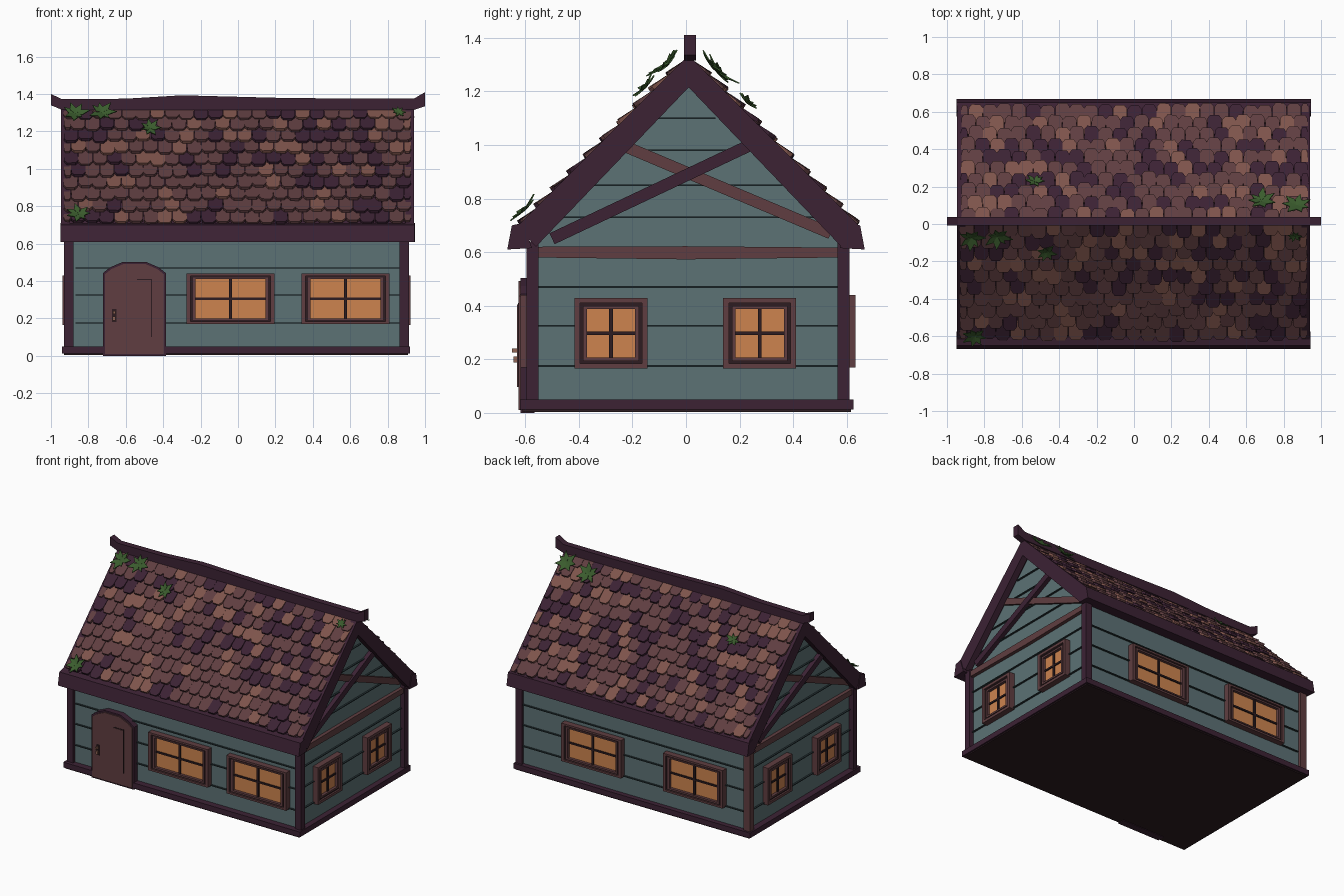
import bpy, bmesh, math, random
from mathutils import Matrix, Vector

random.seed(7)
cube = bpy.data.objects.get("Cube")
if cube:
    bpy.data.objects.remove(cube, do_unlink=True)

COLOURS = {
    "teal wall": (0.107, 0.168, 0.178),
    "teal groove": (0.022, 0.038, 0.042),
    "purple timber": (0.045, 0.016, 0.034),
    "brown timber": (0.115, 0.048, 0.052),
    "light brown tile": (0.21, 0.088, 0.071),
    "dark umber": (0.026, 0.012, 0.015),
    "amber glass": (0.61, 0.23, 0.078),
    "leaf green": (0.042, 0.105, 0.026),
    "bronze": (0.28, 0.13, 0.09),
}
MATS = {}
for name, rgb in COLOURS.items():
    m = bpy.data.materials.new(name)
    m.use_nodes = True
    m.diffuse_color = (*rgb, 1)
    bsdf = m.node_tree.nodes["Principled BSDF"]
    bsdf.inputs["Base Color"].default_value = (*rgb, 1)
    bsdf.inputs["Roughness"].default_value = 0.9
    MATS[name] = m
TEAL, GROOVE, PURPLE, BROWN, LIGHT, UMBER, AMBER, GREEN, BRONZE = COLOURS


def part(name, prisms, frame=Matrix()):
    """One object from prisms: (outline, start depth, end depth, colour[, local matrix])."""
    bm = bmesh.new()
    used = []
    for pts, w0, w1, colour, *local in prisms:
        mat = frame @ local[0] if local else frame
        if colour not in used:
            used.append(colour)
        lo = [bm.verts.new(mat @ Vector((u, v, w0))) for u, v in pts]
        hi = [bm.verts.new(mat @ Vector((u, v, w1))) for u, v in pts]
        faces = [bm.faces.new(hi), bm.faces.new(lo[::-1])]
        for i in range(len(pts)):
            j = (i + 1) % len(pts)
            faces.append(bm.faces.new((lo[i], lo[j], hi[j], hi[i])))
        for f in faces:
            f.material_index = used.index(colour)
    bmesh.ops.recalc_face_normals(bm, faces=bm.faces[:])
    mesh = bpy.data.meshes.new(name)
    bm.to_mesh(mesh)
    bm.free()
    for c in used:
        mesh.materials.append(MATS[c])
    obj = bpy.data.objects.new(name, mesh)
    bpy.context.collection.objects.link(obj)
    return obj


def rect(u0, u1, v0, v1):
    return [(u0, v0), (u1, v0), (u1, v1), (u0, v1)]


def bar(a, b, width):
    """Outline of a straight bar between two points."""
    a, b = Vector(a), Vector(b)
    d = (b - a).normalized()
    n = Vector((-d.y, d.x)) * width / 2
    return [tuple(p) for p in (a - n, b - n, b + n, a + n)]


def face_frame(degrees, dist):
    """u runs along a wall, v up, w outwards."""
    return (Matrix.Rotation(math.radians(degrees), 4, 'Z')
            @ Matrix.Translation((0, -dist, 0))
            @ Matrix.Rotation(math.pi / 2, 4, 'X'))


FRONT, BACK = face_frame(0, 0.575), face_frame(180, 0.59)
RIGHT, LEFT = face_frame(90, 0.88), face_frame(270, 0.895)
SIDE = face_frame(90, 0)       # u = y, v = z, w = x
LONG = face_frame(0, 0)        # u = x, v = z, w = -y
RY, RZ = 0.01, 1.31            # roof apex


def chevron(top, half, eave, inner_top, inner_half, inner_eave):
    return [(RY, top), (RY - half, eave), (RY - inner_half, inner_eave),
            (RY, inner_top), (RY + inner_half, inner_eave), (RY + half, eave)]


# Walls, floor and sill
part("house_walls", [([(-0.575, 0.02), (0.59, 0.02), (0.59, 0.64), (RY, 1.24), (-0.575, 0.64)],
                      -0.895, 0.88, TEAL)], SIDE)
part("floor", [(rect(-0.93, 0.91, -0.61, 0.615), 0.004, 0.014, UMBER)])
part("sill", [(rect(-0.94, 0.92, -0.62, 0.625), 0.012, 0.05, PURPLE)])

# Board joints on every wall, narrowing in the gables
for name, frame in (("front", FRONT), ("back", BACK), ("right", RIGHT), ("left", LEFT)):
    half = 0.87 if name in ("front", "back") else 0.57
    lines = [(z, half) for z in (0.175, 0.325, 0.47)]
    if half < 0.6:
        lines += [(z, 1.21 - z) for z in (0.73, 0.85, 0.98, 1.1)]
    part(name + "_board_joints",
         [(rect(-h, h, z - 0.003, z + 0.003), -0.01, 0.012, GROOVE) for z, h in lines], frame)

# Corner posts
for sx, x in (("left", 0.888), ("right", -0.905)):
    for sy, y in (("front", -0.573), ("back", 0.588)):
        colour = BROWN if (sx, sy) == ("right", "back") else PURPLE
        part(f"{sy}_{sx}_post",
             [(rect(x - 0.025, x + 0.025, y - 0.022, y + 0.022), 0.03, 0.64, colour)])

# Gable timbers
for name, frame in (("right", RIGHT), ("left", LEFT)):
    part(name + "_tie_beam",
         [([(-0.56, 0.58), (0, 0.573), (0.57, 0.58), (0.57, 0.617), (0, 0.622), (-0.56, 0.62)],
           -0.01, 0.025, BROWN)], frame)
    part(name + "_braces", [
        (bar((-0.24, 1.0), (0.54, 0.67), 0.043), -0.01, 0.018, BROWN),
        (bar((-0.5, 0.65), (0.24, 1.0), 0.045), -0.01, 0.03, PURPLE)], frame)


# Windows: nested rings, glass and glazing bars
def ring(cu, cv, outer, inner, w, colour):
    (a, b), (c, d) = outer, inner
    o = rect(cu - a, cu + a, cv - b, cv + b)
    n = rect(cu - c, cu + c, cv - d, cv + d)
    return [([o[i], o[(i + 1) % 4], n[(i + 1) % 4], n[i]], -0.01, w, colour) for i in range(4)]


def window(name, frame, cu, cv, outer, glass):
    mix = [tuple(o + (g - o) * t for o, g in zip(outer, glass)) for t in (0, 0.45, 0.7, 1)]
    prisms = []
    for i, (w, colour) in enumerate(((0.042, BROWN), (0.03, UMBER), (0.036, BROWN))):
        prisms += ring(cu, cv, mix[i], mix[i + 1], w, colour)
    gw, gh = glass
    prisms += [(rect(cu - gw, cu + gw, cv - gh, cv + gh), -0.01, 0.016, AMBER),
               (rect(cu - 0.007, cu + 0.007, cv - gh, cv + gh), 0, 0.026, UMBER),
               (rect(cu - gw, cu + gw, cv - 0.006, cv + 0.006), 0, 0.024, UMBER)]
    part(name, prisms, frame)


WIDE, SQUARE = ((0.235, 0.135), (0.187, 0.105)), ((0.136, 0.132), (0.09, 0.09))
for name, frame, spots, size in (("front", FRONT, (-0.04, 0.575), WIDE),
                                 ("back", BACK, (-0.305, 0.495), WIDE),
                                 ("right", RIGHT, (-0.28, 0.275), SQUARE),
                                 ("left", LEFT, (-0.28, 0.275), SQUARE)):
    for i, u in enumerate(spots):
        window(f"{name}_window_{i + 1}", frame, u, 0.305 if size is WIDE else 0.297, *size)


# Door with arched head, raised panel and handle
def arch(u0, u1, v0, v1, drop):
    q = (u1 - u0) * 0.32
    return [(u0, v0), (u1, v0), (u1, v1 - drop), (u1 - q * 0.35, v1 - drop * 0.5), (u1 - q, v1),
            (u0 + q, v1), (u0 + q * 0.35, v1 - drop * 0.5), (u0, v1 - drop)]


part("door", [
    (arch(-0.722, -0.386, 0.0, 0.503, 0.06), -0.01, 0.042, PURPLE),
    (arch(-0.712, -0.396, 0.01, 0.492, 0.056), 0, 0.05, BROWN),
    (rect(-0.54, -0.46, 0.1, 0.41), 0.04, 0.052, UMBER),
    (rect(-0.544, -0.465, 0.096, 0.405), 0.04, 0.055, BROWN)], FRONT)
part("door_handle", [
    (rect(-0.674, -0.65, 0.18, 0.25), 0.045, 0.056, UMBER),
    (rect(-0.668, -0.656, 0.225, 0.24), 0.05, 0.075, BRONZE),
    (rect(-0.67, -0.654, 0.188, 0.21), 0.05, 0.068, BRONZE)], FRONT)

# Roof deck, bargeboards, eave beams and ridge
part("roof_deck", [(chevron(RZ, 0.62, 0.68, 1.25, 0.585, 0.65), -0.93, 0.92, PURPLE)], SIDE)
for name, x0, x1 in (("left", 0.895, 0.94), ("right", -0.945, -0.9)):
    part(name + "_bargeboard",
         [(chevron(1.335, 0.64, 0.695, 1.215, 0.57, 0.62), x0, x1, PURPLE)], SIDE)
for name, s in (("front", -1), ("back", 1)):
    part(name + "_eave_beam",
         [([(s * 0.65, 0.7), (s * 0.667, 0.61), (s * 0.575, 0.615), (s * 0.605, 0.71)],
           -0.95, 0.945, PURPLE)], SIDE)
ridge_top = [(1, 1.41), (0.94, 1.375), (0.6, 1.375), (0.2, 1.38), (-0.3, 1.393),
             (-0.6, 1.375), (-0.94, 1.372), (-1, 1.4)]
ridge_base = [(-1, 1.34), (-0.94, 1.315), (0.94, 1.315), (1, 1.335)]
part("ridge_beam", [(ridge_top + ridge_base, -0.037, 0.007, PURPLE)], LONG)

# Roof tiles in staggered, overlapping rows
PITCH = math.atan2(0.63, 0.62)
ROWS, COLS, STEP, X0, X1 = 10, 24, 0.087, -0.932, 0.925
WIDTH = (X1 - X0) / COLS
SLOPES = {}
for name, turn in (("front", 0), ("back", math.pi)):
    SLOPES[name] = (Matrix.Translation((0, RY, RZ)) @ Matrix.Rotation(turn, 4, 'Z')
                    @ Matrix.Rotation(PITCH, 4, 'X'))
    tiles = []
    for row in range(ROWS):
        shift = WIDTH / 2 if row % 2 else 0
        for col in range(COLS + row % 2):
            a = max(X0, X0 + col * WIDTH - shift)
            b = min(X1, X0 + (col + 1) * WIDTH - shift)
            h = (b - a) / 2 - 0.001
            n = STEP + 0.04 + random.uniform(-0.01, 0.01)
            if row == 0:
                n -= 0.035
            outline = [(h, 0), (-h, 0), (-h, -n + 0.03), (-h * 0.6, -n + 0.007),
                       (h * 0.6, -n + 0.007), (h, -n + 0.03)]
            top = -row * STEP + (0.035 if row else 0)
            local = (Matrix.Translation(((a + b) / 2, top, 0.003))
                     @ Matrix.Rotation(random.uniform(-0.03, 0.03), 4, 'Z')
                     @ Matrix.Rotation(-random.uniform(0.14, 0.22), 4, 'X'))
            colour = random.choices((BROWN, PURPLE, LIGHT), (5, 3, 2))[0]
            tiles.append((outline, -0.004, 0.011, colour, local))
    part(name + "_roof_tiles", tiles, SLOPES[name])

# Ivy rosettes of pointed leaves
IVY = (("front", -0.87, -0.07, 0.075), ("front", -0.73, -0.06, 0.075),
       ("front", -0.47, -0.18, 0.06), ("front", -0.85, -0.82, 0.07),
       ("front", 0.86, -0.06, 0.04), ("back", -0.68, -0.11, 0.08),
       ("back", -0.87, -0.08, 0.075), ("back", 0.53, -0.26, 0.055))
for i, (side, u, v, r) in enumerate(IVY):
    leaves = []
    for k in range(7):
        s = r * random.uniform(0.85, 1.15)
        local = (Matrix.Translation((u, v, 0.045))
                 @ Matrix.Rotation(math.tau * k / 7 + random.uniform(-0.2, 0.2), 4, 'Z')
                 @ Matrix.Rotation(-random.uniform(0.05, 0.4), 4, 'Y'))
        leaf = [(0, 0), (s * 0.45, -s * 0.24), (s, 0), (s * 0.45, s * 0.24)]
        leaves.append((leaf, 0, 0.005, GREEN, local))
    part(f"ivy_{i + 1}", leaves, SLOPES[side])
